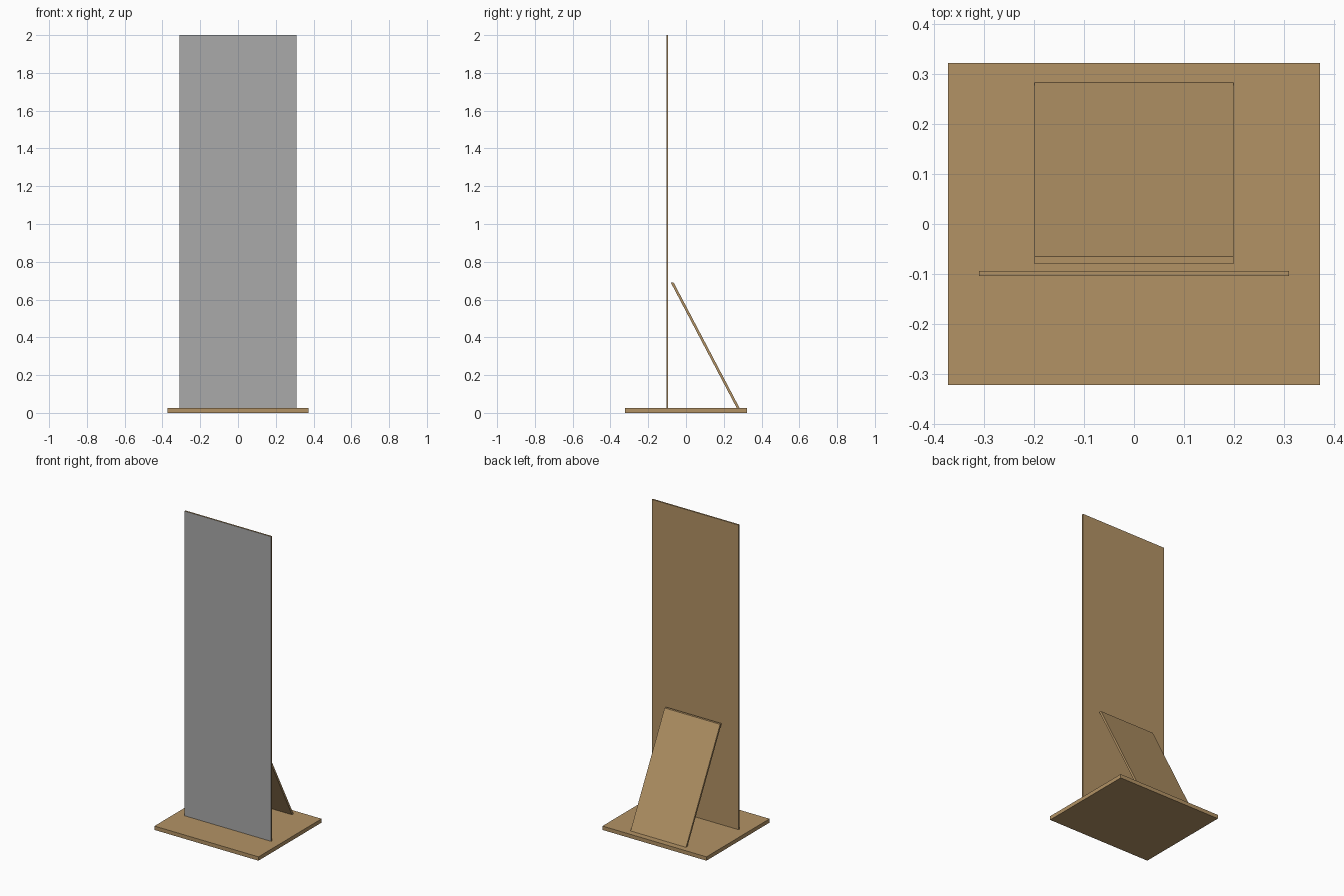
import bpy

if "Cube" in bpy.data.objects:
    bpy.data.objects.remove(bpy.data.objects["Cube"])


def material(name, color):
    m = bpy.data.materials.new(name)
    m.diffuse_color = color
    m.use_nodes = True
    m.node_tree.nodes["Principled BSDF"].inputs["Base Color"].default_value = m.diffuse_color
    return m


wood = material("wood", (0.45, 0.29, 0.13, 1))
glass = material("mirror_grey", (0.4, 0.4, 0.4, 1))


def extruded(name, profile, half_width):
    """Extrude a (y, z) profile symmetrically along x."""
    n = len(profile)
    verts = [(x, y, z) for x in (-half_width, half_width) for y, z in profile]
    faces = [tuple(reversed(range(n))), tuple(range(n, 2 * n))]
    faces += [(i, (i + 1) % n, (i + 1) % n + n, i + n) for i in range(n)]
    mesh = bpy.data.meshes.new(name)
    mesh.from_pydata(verts, [], faces)
    mesh.materials.append(wood)
    obj = bpy.data.objects.new(name, mesh)
    bpy.context.collection.objects.link(obj)
    return obj


def rect(y0, y1, z0, z1):
    return [(y0, z0), (y1, z0), (y1, z1), (y0, z1)]


# Base board
extruded("base_board", rect(-0.323, 0.323, 0, 0.025), 0.373)

# Tall panel with a grey front face
panel = extruded("mirror_panel", rect(-0.104, -0.094, 0.025, 2.0), 0.311)
panel.data.materials.append(glass)
for face in panel.data.polygons:
    if face.normal.y < -0.9:
        face.material_index = 1

# Leaning support behind the panel
extruded("back_support", [(0.269, 0.025), (0.284, 0.025),
                          (-0.065, 0.689), (-0.080, 0.689)], 0.199)
